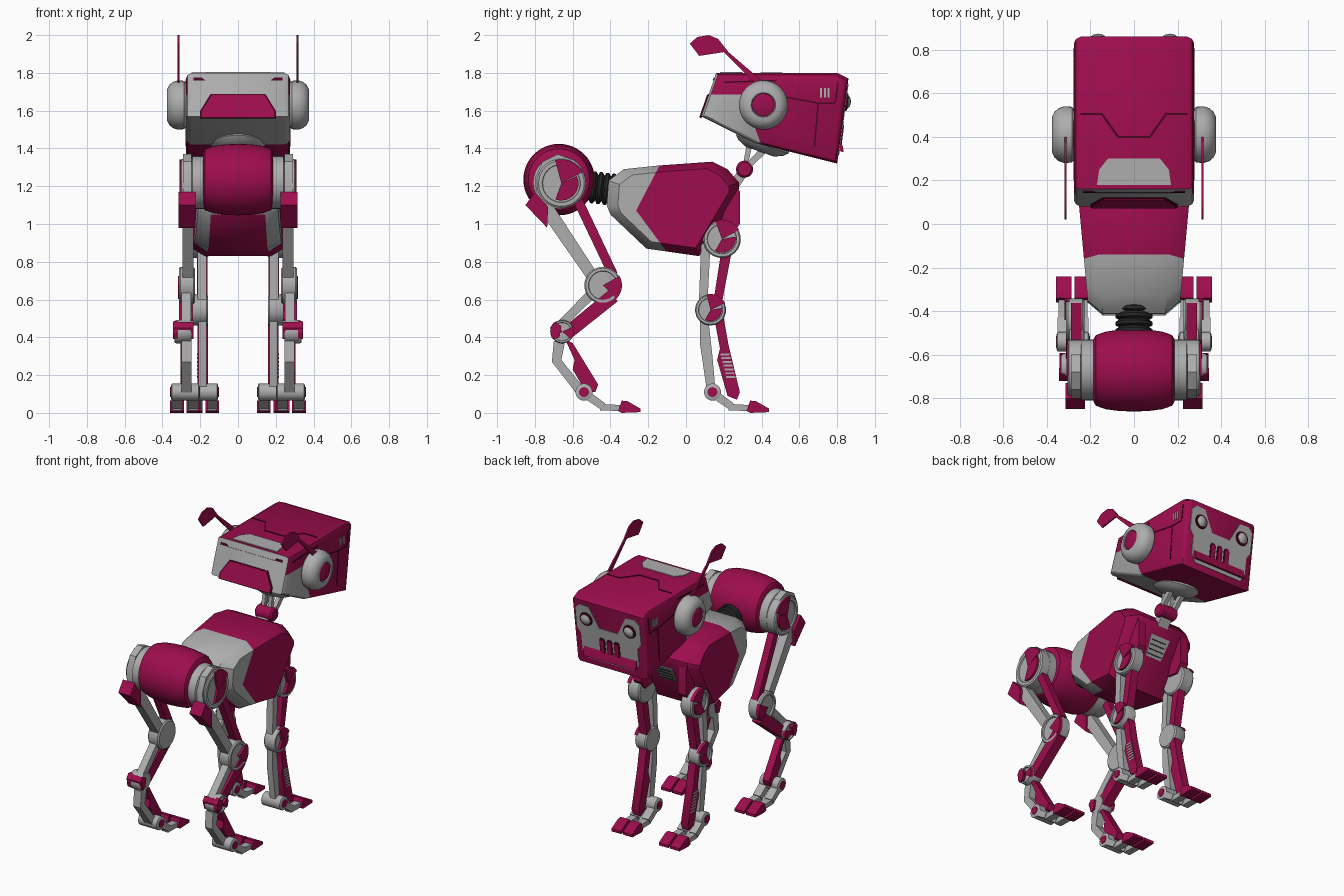
import bpy, bmesh, math
from mathutils import Vector

old = bpy.data.objects.get("Cube")
if old:
    bpy.data.objects.remove(old, do_unlink=True)

def material(name, rgb):
    m = bpy.data.materials.new(name)
    m.use_nodes = True
    m.diffuse_color = (*rgb, 1)
    m.node_tree.nodes["Principled BSDF"].inputs["Base Color"].default_value = (*rgb, 1)
    return m

RED = material("crimson", (.34, .004, .075))
GREY = material("light grey", (.42, .42, .42))
DARK = material("seam maroon", (.07, .001, .015))
BLACK = material("rubber black", (.02, .02, .02))

def loft(name, rings, mats, cuts=(), rule=None):
    """Skin closed rings, cap the ends, optionally cut along planes and colour by rule."""
    bm = bmesh.new()
    vs = [[bm.verts.new(p) for p in r] for r in rings]
    n = len(rings[0])
    for a, b in zip(vs, vs[1:]):
        for i in range(n):
            bm.faces.new((a[i], a[(i + 1) % n], b[(i + 1) % n], b[i]))
    bm.faces.new(vs[0])
    bm.faces.new(vs[-1])
    bmesh.ops.recalc_face_normals(bm, faces=bm.faces[:])
    for co, no in cuts:
        bmesh.ops.bisect_plane(bm, geom=bm.verts[:] + bm.edges[:] + bm.faces[:], dist=.0005,
                               plane_co=co, plane_no=Vector(no).normalized())
    if rule:
        bm.normal_update()
        for f in bm.faces:
            f.material_index = rule(f.calc_center_median(), f.normal)
    me = bpy.data.meshes.new(name)
    bm.to_mesh(me)
    bm.free()
    for m in mats:
        me.materials.append(m)
    me.shade_smooth()
    me.set_sharp_from_angle(angle=math.radians(35))
    bpy.context.scene.collection.objects.link(bpy.data.objects.new(name, me))

def prism(name, pts, x0, x1, mat):
    loft(name, [[(x, y, z) for y, z in pts] for x in (x0, x1)], [mat])

def bar(name, p, q, w0, w1, x, half, mat):
    p, q = Vector(p), Vector(q)
    d = (q - p).normalized()
    n = Vector((-d.y, d.x))
    prism(name, [p + n * w0 / 2, q + n * w1 / 2, q - n * w1 / 2, p - n * w0 / 2],
          x - half, x + half, mat)

def lathe(name, prof, at, axis, mat, n=32):
    """Revolve (distance, radius) pairs round an axis."""
    rot = Vector(axis).to_track_quat('X', 'Z')
    t = [math.tau * i / n for i in range(n)]
    loft(name, [[Vector(at) + rot @ Vector((x, r * math.cos(a), r * math.sin(a)))
                 for a in t] for x, r in prof], [mat])

def plate(name, pts, at, v, mat, thick=.009):
    """Thin plate on a slope: pts are (x, distance along v)."""
    v = Vector((0, *v)).normalized()
    n = Vector((1, 0, 0)).cross(v) * thick / 2
    base = [Vector((x, *at)) + v * d for x, d in pts]
    loft(name, [[p - n for p in base], [p + n for p in base]], [mat])

def both(pts):
    return pts + [(-x, d) for x, d in reversed(pts)]

def joint(name, y, z, r, x, s, half, sectors):
    """Round grey hinge with a raised rim and crimson sectors on the outer face."""
    lathe(name, [(-half, r * .9), (-half * .8, r), (half * .8, r), (half, r * .93),
                 (half, r * .78), (half * .75, r * .76)], (x * s, y, z), (s, 0, 0), GREY)
    for a0, a1, k in sectors:
        arc = [math.radians(a0 + (a1 - a0) * i / 8) for i in range(9)]
        pts = [(y, z)] + [(y + r * k * math.cos(a), z + r * k * math.sin(a)) for a in arc]
        prism(name + "_cover", pts, s * (x + half * .6), s * (x + half * 1.15), RED)

# Torso: faceted hull with chamfered sides, tapered towards the rear
hull = [(-.42, 1.1), (-.41, 1.23), (-.33, 1.29), (-.14, 1.31), (.14, 1.33), (.22, 1.29),
        (.28, 1.22), (.28, 1.18), (.07, .83), (-.21, .87), (-.4, 1.05)]
def hull_ring(x, k):
    pts = [(-.05 + (y + .05) * k, 1.1 + (z - 1.1) * k) for y, z in hull]
    return [(x * (.94 + .35 * y), y, z) for y, z in pts]
def torso_rule(c, n):
    if abs(c.x) < .1 and c.z < 1.04:
        return 0
    behind = (c.y + .14) * .25 - (c.z - 1.31) * .13 < 0
    below = (c.y + .27) * .23 + (c.z - 1.08) * .17 < 0
    return int(behind or below)
loft("torso", [hull_ring(-.26, .84), hull_ring(-.18, 1), hull_ring(.18, 1), hull_ring(.26, .84)],
     [RED, GREY], [((0, -.14, 1.31), (0, .25, -.13)), ((0, -.27, 1.08), (0, .23, .17))], torso_rule)
plate("chest_vent", both([(.075, .05), (.06, .19)]), (.28, 1.18), (-.21, -.35), GREY)
for i in range(4):
    d = .075 + i * .03
    plate("chest_vent_slot", both([(.055, d), (.055, d + .008)]), (.282, 1.178), (-.21, -.35), BLACK)

# Flexible waist and hip barrel
prof = []
for i in range(5):
    prof += [(i * .034, .068), (i * .034 + .008, .085), (i * .034 + .022, .085)]
lathe("waist_bellows", prof + [(.17, .068)], (0, -.54, 1.2), (0, 1, -.12), BLACK)
lathe("hip_axle", [(-.25, .12), (-.24, .14), (.24, .14), (.25, .12)], (0, -.67, 1.22), (1, 0, 0), GREY)
lathe("hip_barrel", [(-.185, .145), (-.175, .162), (-.13, .178), (-.07, .186), (0, .189), (.07, .186),
                     (.13, .178), (.175, .162), (.185, .145)], (0, -.672, 1.235), (1, 0, 0), RED, 48)

# Head shell with rounded side edges
skull = [(.08, 1.57), (.16, 1.8), (.8, 1.8), (.86, 1.77), (.8, 1.32), (.36, 1.43)]
def skull_ring(x, ky, kz):
    return [(x, .46 + (y - .46) * ky, 1.58 + (z - 1.58) * kz) for y, z in skull]
def head_rule(c, n):
    rear = (c.y - .3) * .27 + (c.z - 1.685) * .1 < 0
    return int(n.y < -.8 or (rear and c.z < 1.685))
edge = [(.275, .93, .87), (.267, .97, .95), (.245, 1, 1)]
loft("head", [skull_ring(-x, a, b) for x, a, b in edge] + [skull_ring(*e) for e in reversed(edge)],
     [RED, GREY], [((0, 0, 1.685), (0, 0, 1)), ((0, .3, 1.685), (0, .27, .1))], head_rule)
prism("chin_lip", [(.80, 1.39), (.835, 1.38), (.83, 1.41), (.815, 1.46)], -.2, .2, RED)

# Rear of head, roof panel and seams
up = (.08, .23)
plate("rear_hatch_frame", both([(.2, -.01), (.2, .03), (.145, .125)]), (.08, 1.57), up, DARK)
plate("rear_hatch", both([(.19, -.005), (.19, .03), (.138, .117)]), (.077, 1.571), up, RED)
plate("rear_trim", both([(.235, .2), (.235, .215), (.19, .215), (.175, .2)]), (.08, 1.57), up, DARK)
plate("roof_panel", both([(.17, .02), (.16, .09), (.12, .14)]), (.16, 1.8), (1, 0), GREY)
roof_seam = [(.245, .34), (.15, .34), (.075, .235), (0, .235),
             (0, .245), (.07, .245), (.145, .35), (.245, .35)]
for s in (1, -1):
    plate("roof_seam", [(x * s, d) for x, d in roof_seam], (.16, 1.8), (1, 0), DARK, .006)

# Face
down = (-.06, -.45)
face = (.86, 1.77)
plate("face_plate", both([(.07, .17), (.14, .035), (.21, .03), (.245, .065), (.245, .2), (.215, .24),
                          (.215, .36), (.18, .41)]), face, down, GREY)
for x in (-.055, 0, .055):
    plate("mouth_surround", [(x - .022, .25), (x - .012, .235), (x + .012, .235), (x + .022, .25),
                             (x + .022, .36), (x + .012, .375), (x - .012, .375), (x - .022, .36)],
          (.862, 1.77), down, DARK)
    plate("mouth_slot", [(x - .014, .25), (x + .014, .25), (x + .014, .36), (x - .014, .36)],
          (.866, 1.77), down, RED)

for s in (1, -1):
    # Eyes
    eye = (s * .165, .843, 1.645)
    lathe("eye_ring", [(0, .048), (.012, .045), (.014, .036)], eye, (0, 1, -.13), DARK)
    lathe("eye", [(0, .037), (.016, .035), (.026, .022), (.03, .005)], eye, (0, 1, -.13), GREY)
    # Ear pods and ear blades
    lathe("ear_pod", [(0, .11), (.015, .128), (.05, .13), (.075, .122), (.095, .105), (.105, .085),
                      (.107, .065), (.095, .06)], (s * .27, .41, 1.63), (s, 0, 0), GREY, 40)
    lathe("ear_button", [(0, .06), (.102, .06), (.106, .054)], (s * .27, .41, 1.63), (s, 0, 0), RED)
    prism("ear_blade", [(.40, 1.76), (.225, 1.91), (.17, 1.98), (.12, 2), (.06, 1.99), (.02, 1.955),
                        (.07, 1.89), (.2, 1.91), (.37, 1.74)], s * .31, s * .32, RED)
    # Side seams and vent slots
    for p, q in (((.48, 1.68), (.7, 1.64)), ((.7, 1.64), (.68, 1.41)), ((.7, 1.64), (.79, 1.64)),
                 ((.79, 1.64), (.805, 1.75)), ((.2, 1.75), (.48, 1.76))):
        bar("head_seam", p, q, .008, .008, s * .2745, .003, DARK)
    for i in range(3):
        bar("head_slot", (.715 + i * .02, 1.67), (.715 + i * .02, 1.72), .01, .01, s * .2745, .004, GREY)
    # Neck struts
    bar("neck_strut", (.31, 1.29), (.44, 1.42), .03, .04, s * .045, .014, GREY)
    bar("neck_brace", (.31, 1.29), (.34, 1.44), .025, .03, s * .025, .012, GREY)

lathe("neck_bowl", [(-.02, .148), (.02, .146), (.04, .125), (.06, .08)], (0, .41, 1.44), (0, -.33, -.94), GREY)
lathe("neck_pivot", [(-.065, .035), (-.055, .045), (.055, .045), (.065, .035)], (0, .31, 1.29), (1, 0, 0), RED)
bar("neck_post", (.32, 1.3), (.2, 1.13), .05, .06, 0, .04, GREY)

def foot(y, z, x, s):
    lathe("ankle", [(-.075, .035), (-.07, .045), (.07, .045), (.075, .035)], (s * x, y, z), (1, 0, 0), GREY)
    lathe("ankle_cap", [(-.079, .026), (.079, .026)], (s * x, y, z), (1, 0, 0), RED)
    for t in (-.043, .043):
        c = s * x + t
        bar("toe_upper", (y, z - .005), (y + .1, .035), .045, .04, c, .028, GREY)
        bar("toe_lower", (y + .085, .03), (y + .22, .025), .035, .03, c, .024, GREY)
        prism("toe_tip", [(y + .18, .01), (y + .2, .065), (y + .23, .062), (y + .3, .022),
                          (y + .3, .004), (y + .2, 0)], c - .036, c + .036, RED)

for s in (1, -1):
    # Hind leg
    x = s * .265
    joint("hind_hip", -.66, 1.215, .13, .27, s, .035, [(-110, 25, .7), (28, 105, .98)])
    prism("hip_guard", [(-.85, 1.1), (-.8, 1.17), (-.73, 1.09), (-.735, .98)], s * .225, s * .315, RED)
    prism("hip_hook", [(-.79, 1.14), (-.8, 1.24), (-.76, 1.33), (-.68, 1.37), (-.6, 1.34), (-.66, 1.31),
                       (-.74, 1.27), (-.75, 1.15)], s * .245, s * .29, GREY)
    bar("thigh_rear", (-.75, 1.1), (-.48, .7), .075, .06, x, .03, GREY)
    bar("thigh_front", (-.57, 1.12), (-.385, .73), .05, .05, x, .024, RED)
    joint("hind_knee", -.44, .675, .098, .27, s, .042, [(-45, 30, 1.03)])
    bar("shin_upper", (-.51, .62), (-.67, .46), .05, .045, s * .275, .025, GREY)
    bar("shin_lower", (-.385, .62), (-.62, .43), .075, .07, s * .28, .032, RED)
    joint("hind_hock", -.655, .43, .062, .29, s, .045, [(120, 215, 1.03), (-40, 25, 1)])
    prism("hock_guard", [(-.72, .45), (-.7, .48), (-.66, .46), (-.67, .4), (-.7, .39)], s * .235, s * .345, RED)
    prism("metatarsal_rear", [(-.70, .38), (-.71, .27), (-.57, .09), (-.53, .12), (-.66, .28), (-.64, .38)],
          s * .245, s * .3, GREY)
    prism("metatarsal_front", [(-.64, .39), (-.6, .37), (-.465, .15), (-.48, .11), (-.53, .11), (-.6, .23),
                               (-.59, .28)], s * .255, s * .305, RED)
    foot(-.54, .11, .28, s)

    # Front leg
    x = s * .19
    prism("shoulder_bracket", [(.27, 1.21), (.285, 1.17), (.285, 1.0), (.24, .94), (.16, .95), (.2, 1.06)],
          s * .14, s * .2, RED)
    joint("shoulder", .19, .92, .1, .2, s, .045, [(-120, 10, .72), (28, 110, 1.03)])
    bar("foreleg_rear", (.105, .9), (.09, .56), .05, .045, x, .024, GREY)
    bar("foreleg_front", (.215, .86), (.165, .57), .055, .045, x, .028, RED)
    joint("elbow", .13, .545, .082, .2, s, .042, [(-120, 10, .72), (25, 105, 1.03)])
    prism("forearm_rear", [(.075, .53), (.075, .36), (.11, .12), (.155, .13), (.14, .3), (.12, .48)],
          s * .168, s * .21, GREY)
    prism("forearm_front", [(.15, .5), (.2, .5), (.225, .36), (.285, .11), (.27, .07), (.22, .09),
                            (.165, .28), (.18, .34)], s * .16, s * .215, RED)
    for i in range(7):
        y, z = .205 + i * .005, .31 - i * .02
        bar("forearm_slot", (y - .022, z), (y + .026, z), .01, .01, s * .214, .004, GREY)
    foot(.14, .11, .18, s)
